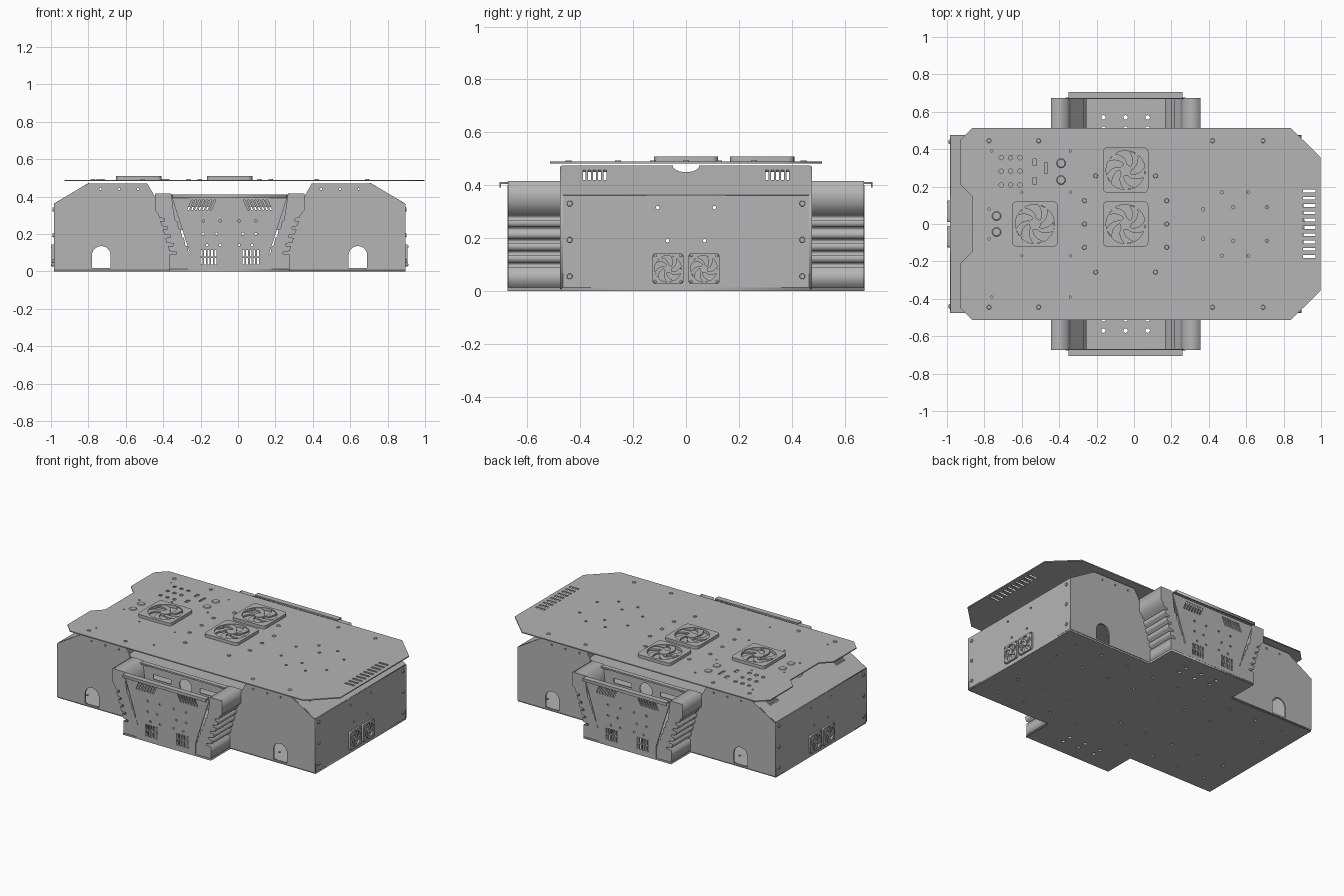
import bpy
import bmesh
from math import cos, sin, pi
from mathutils import Matrix, Vector

default_cube = bpy.data.objects.get("Cube")
if default_cube:
    bpy.data.objects.remove(default_cube, do_unlink=True)

# One painted metal colour for everything
GREY = (0.46, 0.46, 0.46, 1)
metal = bpy.data.materials.new("grey_metal")
metal.use_nodes = True
metal.diffuse_color = GREY
metal.node_tree.nodes["Principled BSDF"].inputs["Base Color"].default_value = GREY

X, Y, Z = Vector((1, 0, 0)), Vector((0, 1, 0)), Vector((0, 0, 1))
MID = -0.045          # lengthwise centre of the body
SIDES = (-1, 1)


def add_object(name, mesh):
    mesh.materials.clear()
    mesh.materials.append(metal)
    obj = bpy.data.objects.new(name, mesh)
    bpy.context.scene.collection.objects.link(obj)
    return obj


def plate(name, outline, holes, thick, origin, u=X, v=Y):
    """Flat sheet with cut-outs, drawn in the u/v plane and centred on origin."""
    curve = bpy.data.curves.new(name, 'CURVE')
    curve.dimensions = '2D'
    curve.fill_mode = 'BOTH'
    curve.extrude = thick / 2
    for loop in [outline] + holes:
        spline = curve.splines.new('POLY')
        spline.points.add(len(loop) - 1)
        for point, (a, b) in zip(spline.points, loop):
            point.co = (a, b, 0, 1)
        spline.use_cyclic_u = True
    temp = bpy.data.objects.new(name + "_outline", curve)
    bpy.context.scene.collection.objects.link(temp)
    bpy.context.view_layer.update()
    graph = bpy.context.evaluated_depsgraph_get()
    mesh = bpy.data.meshes.new_from_object(temp.evaluated_get(graph))
    bpy.data.objects.remove(temp, do_unlink=True)
    frame = Matrix((u, v, u.cross(v))).transposed().to_4x4()
    mesh.transform(Matrix.Translation(origin) @ frame)
    return add_object(name, mesh)


def box(name, low, high):
    low, high = Vector(low), Vector(high)
    size, mid = high - low, (low + high) / 2
    rect_loop = rect(0, 0, size.x, size.y)
    return plate(name, rect_loop, [], size.z, mid)


def circle(a, b, r, n=12):
    return [(a + r * cos(2 * pi * i / n), b + r * sin(2 * pi * i / n)) for i in range(n)]


def rect(a, b, w, h, lean=0):
    return [(a - w/2 - lean, b - h/2), (a + w/2 - lean, b - h/2),
            (a + w/2 + lean, b + h/2), (a - w/2 + lean, b + h/2)]


def rounded(size, r):
    h = size / 2 - r
    loop = []
    for q, (sx, sy) in enumerate(((1, 1), (-1, 1), (-1, -1), (1, -1))):
        for i in range(5):
            t = (q + i / 4) * pi / 2
            loop.append((sx * h + r * cos(t), sy * h + r * sin(t)))
    return loop


def both(points):
    """Points repeated with the second coordinate negated."""
    return [(a, s * b) for a, b in points for s in SIDES]


def bolts(name, places, axis, r, height):
    bm = bmesh.new()
    turn = Z.rotation_difference(axis).to_matrix().to_4x4()
    for p in places:
        bmesh.ops.create_cone(bm, cap_ends=True, segments=12, radius1=r, radius2=r * 0.8,
                              depth=height, matrix=Matrix.Translation(p) @ turn)
    mesh = bpy.data.meshes.new(name)
    bm.to_mesh(mesh)
    bm.free()
    return add_object(name, mesh)


def fan(name, centre, size, depth, u, v):
    """Rounded frame with a hub and swept blades."""
    normal = u.cross(v)
    centre = Vector(centre)
    r = size * 0.43
    mid = centre + normal * depth / 2
    plate(name + "_frame", rounded(size, size * 0.1), [circle(0, 0, r, 32)], depth, mid, u, v)
    plate(name + "_hub", circle(0, 0, r * 0.3, 20), [], depth * 0.8, mid, u, v)
    for k in range(5):
        front, back = [], []
        for i in range(7):
            f = i / 6
            t = 2 * pi * k / 5 + f * 0.9
            rad = r * (0.25 + 0.77 * f)
            front.append((rad * cos(t), rad * sin(t)))
            t += 0.55
            back.append((rad * cos(t), rad * sin(t)))
        plate(name + "_blade", front + back[::-1], [], depth * 0.5, mid, u, v)


# Floor: cross-shaped sheet reaching under both side towers
quarter = [(0.94, 0), (0.94, 0.47), (0.32, 0.47), (0.32, 0.675)]
half = quarter + [(-a, b) for a, b in quarter[::-1]]
floor = half + [(-a, -b) for a, b in half[1:-1]]
drain = [circle(i * 0.118, s * y, 0.012) for i in (-1, 0, 1) for s in SIDES for y in (0.57, 0.51)]
drain += [circle(i * 0.2, j * 0.18, 0.008, 8) for i in range(-4, 5) for j in (-2, -1, 1, 2)]
plate("floor", floor, drain, 0.012, (MID, 0, 0.006))

# Long side walls: two sloped-corner sheets per side, with arched openings
for side in SIDES:
    for end in SIDES:
        outline = [(a * end, b) for a, b in ((0.94, 0.008), (0.94, 0.36), (0.755, 0.47),
                                             (0.44, 0.47), (0.40, 0.40), (0.22, 0.008))]
        arch = [(0.05, 0.018)] + [(0.05 * cos(pi * i / 12), 0.085 + 0.05 * sin(pi * i / 12))
                                  for i in range(13)] + [(-0.05, 0.018)]
        arch = [(end * 0.686 + a, b) for a, b in arch]
        dots = [circle(end * a, 0.44, 0.006, 8) for a in (0.49, 0.59, 0.69)]
        plate("side_wall", outline, [arch] + dots, 0.01, (MID, side * 0.471, 0), X, Z)

# End covers: upright wall, vented slope, top return, fans and bolts
for end in SIDES:
    out = X * end
    across = Y * end          # keeps u x v pointing outwards
    x_wall = MID + end * 0.935
    dots = [circle(a, b, 0.007, 8) for b, a in both([(0.315, 0.107), (0.19, 0.07)])]
    plate("end_wall", rect(0, 0.183, 0.94, 0.356), dots, 0.01, (x_wall, 0, 0), across, Z)
    slope = Vector((-end * 0.185, 0, 0.11))
    length = slope.length
    notch = [(0.05 * cos(pi * i / 12), length - 0.048 * sin(pi * i / 12)) for i in range(13)]
    outline = [(-0.47, 0), (0.47, 0), (0.47, length)] + notch + [(-0.47, length)]
    vents = [rect(s * (0.307 + i * 0.0195), length * 0.68, 0.011, length * 0.34)
             for s in SIDES for i in range(5)]
    plate("end_slope", outline, vents, 0.008, (x_wall, 0, 0.36), across, slope.normalized())
    x_top = MID + end * 0.7
    for side in SIDES:
        box("top_return", (x_top - 0.05, side * 0.26 - 0.21, 0.462),
            (x_top + 0.05, side * 0.26 + 0.21, 0.47))
        fan("end_fan", (x_wall + end * 0.005, side * 0.068, 0.084), 0.117, 0.012, across, Z)
    x_bolt = x_wall + end * 0.006
    bolts("end_bolts", [(x_bolt, s * 0.44, z) for s in SIDES for z in (0.055, 0.193, 0.33)],
          out, 0.012, 0.012)
    bolts("fan_screws", [(x_bolt + end * 0.012, s * 0.068 + i * 0.049, 0.084 + j * 0.049)
                         for s in SIDES for i in SIDES for j in SIDES], out, 0.006, 0.006)

# Side towers: ribbed columns, front panel, top lip and inner wall
for side in SIDES:
    outer = [(0.21, 0.012), (0.32, 0.012), (0.32, 0.09)]
    inner = [(0.21, 0.09)]
    for k in range(5):
        z = 0.09 + k * 0.0446
        outer += [(0.285 + k * 0.016, z + 0.002), (0.285 + k * 0.016, z + 0.014),
                  (0.322 + k * 0.013, z + 0.018), (0.33 + k * 0.014, z + 0.044)]
        inner += [(0.218 + k * 0.018, z + 0.004), (0.226 + k * 0.018, z + 0.044)]
    profile = outer + [(0.40, 0.325), (0.40, 0.415), (0.312, 0.415)] + inner[::-1]
    for end in SIDES:
        plate("ribbed_column", [(a * end, b) for a, b in profile], [], 0.2,
              (MID, side * 0.573, 0), X, Z)
    right = [(0.21, 0.012), (0.21, 0.09), (0.31, 0.4)]
    outline = right + [(-a, b) for a, b in right[::-1]]
    cuts = []
    for s in SIDES:
        for i in range(7):
            cuts.append(rect(s * (0.09 + i * 0.02), 0.355, 0.009, 0.055, -s * 0.012))
        for i in range(5):
            cuts += [rect(s * (0.075 + i * 0.019), z, 0.01, 0.035) for z in (0.055, 0.097)]
        cuts += [circle(s * a, z, 0.007, 8) for a, z in
                 ((0.05, 0.27), (0.14, 0.27), (0.07, 0.2), (0.14, 0.2), (0.05, 0.14), (0.12, 0.14))]
    plate("tower_panel", outline, cuts, 0.008, (MID, side * 0.672, 0), X, Z)
    box("tower_lip", (MID - 0.304, side * 0.688 - 0.018, 0.404),
        (MID + 0.304, side * 0.688 + 0.018, 0.412))
    box("lip_flange", (MID - 0.304, side * 0.703 - 0.003, 0.392),
        (MID + 0.304, side * 0.703 + 0.003, 0.412))
    slots = [rect(s * 0.17, 0.33, 0.13, 0.03) for s in SIDES] + [circle(0, 0.33, 0.045, 20)]
    plate("tower_inner_wall", [(-0.28, 0.22), (0.28, 0.22), (0.37, 0.41), (-0.37, 0.41)], slots,
          0.008, (MID, side * 0.478, 0), X, Z)
    box("inner_rail", (MID - 0.37, side * 0.49 - 0.015, 0.402),
        (MID + 0.37, side * 0.49 + 0.015, 0.412))

# Lid: overhanging sheet with clipped corners, end notch and cut-outs
edge = [(0.997, 0.358), (0.837, 0.514), (-0.865, 0.514), (-0.928, 0.45),
        (-0.928, 0.21), (-0.865, 0.147)]
lid = edge + [(a, -b) for a, b in edge[::-1]]
cuts = [rect(0.937, 0.177 - i * 0.039, 0.068, 0.015) for i in range(10)]
cuts += [circle(a, b, 0.009, 8) for a, b in
         both([(0.47, 0.17), (0.61, 0.17), (0.37, 0.078), (0.53, 0.09), (0.71, 0.09)])]
cuts += [circle(a, b, 0.006, 8) for a, b in
         both([(-0.76, 0.39), (-0.34, 0.39), (-0.6, 0.17), (-0.34, 0.17), (-0.775, 0.08)])]
cuts += [circle(-0.71 + i * 0.05, 0.355 - j * 0.073, 0.012) for i in range(3) for j in range(3)]
cuts += [rect(-0.53, 0.33, 0.02, 0.035), rect(-0.53, 0.23, 0.02, 0.035), rect(-0.47, 0.3, 0.015, 0.06)]
plate("lid", lid, cuts, 0.007, (0, 0, 0.486))

# Dials, bolts and fans on the lid
bolts("lid_dials", [(-0.39, 0.325, 0.491), (-0.39, 0.235, 0.491),
                    (-0.735, 0.043, 0.491), (-0.735, -0.043, 0.491)], Z, 0.026, 0.005)
rows = both([(a, 0.445) for a in (-0.775, -0.51, 0.42, 0.69)])
rows += both([(MID + s * 0.16, 0.257) for s in SIDES])
rows += [(MID + s * 0.22, j * 0.125) for s in SIDES for j in (-1, 0, 1)]
bolts("lid_bolts", [(a, b, 0.491) for a, b in rows], Z, 0.013, 0.006)
for x, y in ((MID, 0.288), (MID, 0), (-0.53, 0)):
    fan("lid_fan", (x, y, 0.489), 0.243, 0.02, X, Y)
